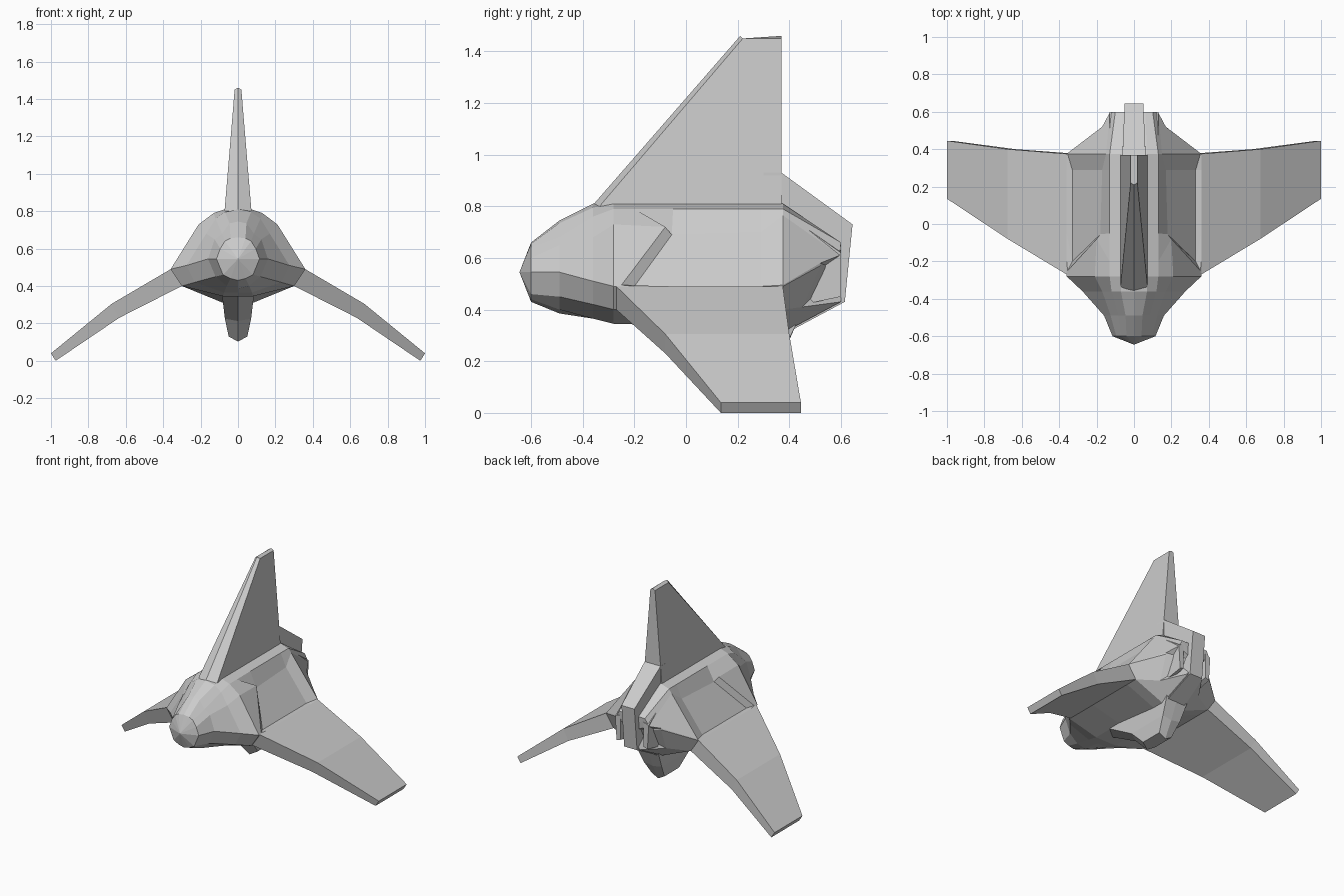
import bpy, bmesh

if "Cube" in bpy.data.objects:
    bpy.data.objects.remove(bpy.data.objects["Cube"])


def skin(name, rings, mirror=False):
    """Flat-faced loft through equal-length closed rings, capped at both ends."""
    bm = bmesh.new()
    loops = [[bm.verts.new(p) for p in ring] for ring in rings]
    n = len(rings[0])
    for a, b in zip(loops, loops[1:]):
        for i in range(n):
            j = (i + 1) % n
            bm.faces.new((a[i], a[j], b[j], b[i]))
    bm.faces.new(loops[0])
    bm.faces.new(loops[-1])
    bmesh.ops.remove_doubles(bm, verts=bm.verts, dist=0.0005)
    bmesh.ops.recalc_face_normals(bm, faces=bm.faces)
    me = bpy.data.meshes.new(name)
    bm.to_mesh(me)
    bm.free()
    ob = bpy.data.objects.new(name, me)
    bpy.context.collection.objects.link(ob)
    if mirror:
        ob.modifiers.new("mirror", 'MIRROR')
    return ob


def whole(half):
    """Half outline from top centre to bottom centre -> full symmetric ring."""
    return half + [(-x, y, z) for x, y, z in half[-2:0:-1]]


def station(y, pts):
    return [(x, y, z) for x, z in pts]


# Hull: outline runs spine, deck edge, shoulder, recess, wing root, chine, belly
tip = [(0, -0.645, 0.545)] * 9
nose = station(-0.60, [(0, .66), (.04, .655), (.07, .64), (.095, .60), (.115, .545),
                       (.115, .545), (.08, .46), (.04, .44), (0, .43)])
brow = station(-0.49, [(0, .745), (.045, .735), (.085, .68), (.125, .65), (.16, .545),
                       (.16, .545), (.12, .45), (.06, .40), (0, .385)])
neck = station(-0.36, [(0, .81), (.07, .795), (.12, .76), (.17, .68), (.275, .51),
                       (.275, .51), (.23, .42), (.075, .365), (0, .365)])
deck = [(0, .81), (.07, .81), (.13, .79)]
low = [(.30, .40), (.08, .345), (0, .345)]
low_rear = [(.30, .40), (.08, .31), (0, .31)]
front = station(-0.28, deck + [(.21, .73), (.36, .49), (.36, .49)] + low)


def side_station(y, shoulder, root, chine):
    """Station whose side panel points may sit at their own y."""
    return station(y, deck) + [shoulder, root, (.36, y, .49)] + station(y, chine)


rim = side_station(-0.20, (.20, -.08, .72), (.355, -.25, .495), low)
recess = side_station(-0.05, (.18, -.055, .69), (.33, -.20, .49), low)
recess_end = side_station(0.29, (.17, .29, .70), (.33, .29, .49), low_rear)
bulkhead = side_station(0.375, (.15, .375, .765), (.355, .375, .495), low_rear)
tail = [(0, .60, .66), (.06, .60, .66), (.10, .60, .66), (.13, .595, .61), (.17, .52, .58),
        (.17, .52, .57), (.16, .45, .41), (.06, .60, .43), (0, .60, .43)]
tail_end = [(0, 0.595, 0.55)] * 9
# Degenerate end rings become fans once doubles merge
bm_rings = [whole(h) for h in (tip, nose, brow, neck, front, rim, recess,
                               recess_end, bulkhead, tail, tail_end)]


def hull(rings):
    bm = bmesh.new()
    loops = [[bm.verts.new(p) for p in r] for r in rings]
    n = len(rings[0])
    for a, b in zip(loops, loops[1:]):
        for i in range(n):
            j = (i + 1) % n
            bm.faces.new((a[i], a[j], b[j], b[i]))
    bmesh.ops.remove_doubles(bm, verts=bm.verts, dist=0.0005)
    bmesh.ops.recalc_face_normals(bm, faces=bm.faces)
    me = bpy.data.meshes.new("hull")
    bm.to_mesh(me)
    bm.free()
    bpy.context.collection.objects.link(bpy.data.objects.new("hull", me))


hull(bm_rings)


# Drooped wings: top edge and bottom edge at root, break and tip
def wing_ring(x_top, z_top, x_low, z_low, y0, y1):
    return [(x_top, y0, z_top), (x_top, y1, z_top), (x_low, y1, z_low), (x_low, y0, z_low)]


skin("wing", [wing_ring(.36, .49, .30, .40, -.27, .375),
              wing_ring(.675, .305, .635, .23, -.08, .40),
              wing_ring(1.0, .04, .975, 0, .135, .445)], mirror=True)


# Tail fin with a ridged leading edge
def fin_ring(z, w, ridge, y0, y1, dz=0):
    return [(0, ridge, z + dz), (w, y0, z), (w, y1, z), (0, y1, z + dz), (-w, y1, z), (-w, y0, z)]


skin("tail_fin", [fin_ring(.80, .072, -.365, -.335, .37),
                  fin_ring(1.45, .018, .21, .22, .37, .01)])

# Rear spine behind the fin, tapering towards the stern
spine = [(.30, .93, .062), (.37, .93, .062), (.645, .73, .05), (.615, .43, .05),
         (.39, .31, .07), (.30, .33, .07)]
skin("rear_spine", [[(s * w, y, z) for y, z, w in spine] for s in (-1, 1)])

# Raised engine ridges on either side of the spine
ridge = [(.36, .79, .13), (.60, .62, .13), (.60, .45, .12), (.36, .40, .13)]
skin("engine_ridge", [[(x, y, z) for y, z, x in ridge],
                      [(.09, y, z + .01) for y, z, x in ridge]], mirror=True)

# Belly keel with a rounded lower edge
skin("keel", [fin_ring(.35, .085, -.22, -.15, .43),
              fin_ring(.225, .07, .02, .06, .37, -.012),
              fin_ring(.13, .05, .13, .15, .31, -.027)])
